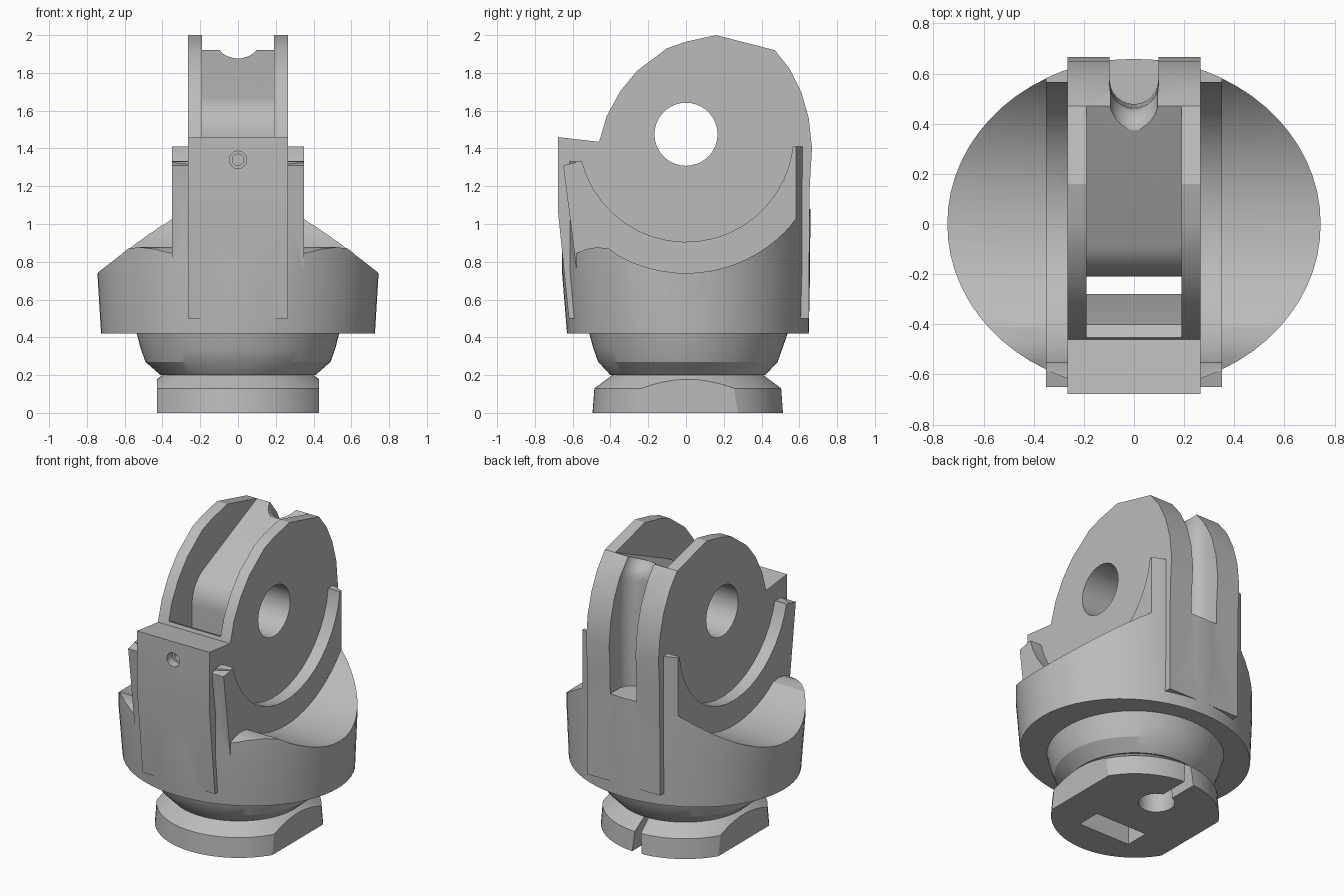
import bpy, bmesh, math
from mathutils import Vector

cube = bpy.data.objects.get("Cube")
if cube:
    bpy.data.objects.remove(cube, do_unlink=True)

grey = bpy.data.materials.new("plain grey")
grey.use_nodes = True
COLOUR = (0.5, 0.5, 0.5, 1)
grey.diffuse_color = COLOUR
grey.node_tree.nodes["Principled BSDF"].inputs["Base Color"].default_value = COLOUR
AXLE = (0, 1.475)


def loft(name, rings):
    """Closed skin through a list of equal length loops."""
    bm = bmesh.new()
    loops = [[bm.verts.new(p) for p in ring] for ring in rings]
    n = len(loops[0])
    for a, b in zip(loops, loops[1:]):
        for i in range(n):
            j = (i + 1) % n
            bm.faces.new((a[i], a[j], b[j], b[i]))
    bm.faces.new(loops[0][::-1])
    bm.faces.new(loops[-1])
    bmesh.ops.recalc_face_normals(bm, faces=bm.faces)
    mesh = bpy.data.meshes.new(name)
    bm.to_mesh(mesh)
    bm.free()
    mesh.materials.append(grey)
    ob = bpy.data.objects.new(name, mesh)
    bpy.context.collection.objects.link(ob)
    return ob


def prism(name, profile, x0, x1):
    """Side profile of (y, z) points extruded along x."""
    return loft(name, [[(x, y, z) for y, z in profile] for x in (x0, x1)])


def box(name, x0, x1, y0, y1, z0, z1):
    return prism(name, [(y0, z0), (y1, z0), (y1, z1), (y0, z1)], x0, x1)


def arc(centre, r, start, end, n):
    """Points (y, z) along an arc, angles in degrees from +y."""
    angles = [math.radians(start + (end - start) * i / n) for i in range(n + 1)]
    return [(centre[0] + r * math.cos(a), centre[1] + r * math.sin(a)) for a in angles]


def turned(name, sections, n=64):
    """Upright oval solid from (z, x radius, y radius, y centre) sections."""
    turn = [math.tau * i / n for i in range(n)]
    return loft(name, [[(rx * math.cos(a), cy + ry * math.sin(a), z) for a in turn]
                       for z, rx, ry, cy in sections])


def sweep(name, path, r, n=24):
    """Round bar following a (y, z) path."""
    pts = [Vector((0, y, z)) for y, z in path]
    side, rings = Vector((1, 0, 0)), []
    for i, p in enumerate(pts):
        ahead = (pts[min(i + 1, len(pts) - 1)] - pts[max(i - 1, 0)]).normalized()
        up = ahead.cross(side)
        rings.append([p + r * (math.cos(t) * side + math.sin(t) * up)
                      for t in (math.tau * k / n for k in range(n))])
    return loft(name, rings)


def combine(target, tool, operation, keep=False):
    mod = target.modifiers.new("shape", 'BOOLEAN')
    mod.operation, mod.solver, mod.object = operation, 'EXACT', tool
    bpy.context.view_layer.objects.active = target
    bpy.ops.object.modifier_apply(modifier=mod.name)
    if not keep:
        bpy.data.objects.remove(tool, do_unlink=True)


# Oval drum with tall cheeks
body = turned("clevis_body", [(0.42, 0.725, 0.64, 0.01), (0.75, 0.745, 0.657, 0),
                              (1.41, 0.745, 0.66, 0)])
front = prism("front_cheek", [(-0.56, 0.6), (-0.59, 0.84), (-0.65, 1.31), (-0.545, 1.335),
                              (0, 1.3), (0, 0.6)], -0.35, 0.35)
combine(body, box("front_trim", -1, 1, -1, -0.4, 1.33, 1.6), 'DIFFERENCE')
combine(body, front, 'UNION')

# Scooped shoulders and round side recesses
scoop = [(-1, 0.84), (-0.59, 0.84), (-0.53, 0.867), (-0.47, 0.877), (-0.41, 0.87)]
scoop += arc(AXLE, 0.735, 241, 360, 24) + [(1, 1.475), (1, 2), (-1, 2)]
for s in (-1, 1):
    combine(body, prism("shoulder_scoop", scoop, s * 0.35, s * 1), 'DIFFERENCE')
    recess = arc(AXLE, 0.57, 194, 360, 20) + [(0.57, 2), (-0.55, 2)]
    combine(body, prism("side_recess", recess, s * 0.265, s * 0.36), 'DIFFERENCE')

# Central wheel block with its front nose
wheel = [(-0.62, 0.5), (-0.678, 1.07), (-0.678, 1.46), (-0.46, 1.435), (-0.42, 1.57),
         (-0.35, 1.7), (-0.26, 1.81), (-0.1, 1.93), (0, 1.965), (0.16, 2), (0.47, 1.92),
         (0.55, 1.82), (0.61, 1.7), (0.65, 1.56), (0.667, 1.4), (0.655, 1.2), (0.65, 0.5)]
combine(body, prism("wheel_block", wheel, -0.265, 0.265), 'UNION')

# Channel between the flanges, wrapping the hub
channel = [(0.47, 1.92)] + arc(AXLE, 0.21, 114, 180, 8)
channel += [(-0.21, 0.6), (-0.12, 0.2), (-0.12, -0.1), (-0.28, -0.1), (-0.28, 1.0),
            (-0.4, 1.435), (-0.55, 1.5), (-0.55, 2.2), (0.47, 2.2)]
channel = prism("channel_cutter", channel, -0.19, 0.19)
combine(body, channel, 'DIFFERENCE', keep=True)

# Axle bore and front pin hole
combine(body, prism("axle_bore", arc(AXLE, 0.167, 0, 350, 35), -0.5, 0.5), 'DIFFERENCE')
for r, depth in ((0.046, -0.62), (0.03, -0.5)):
    pin = sweep("pin_hole", [(-0.8, 1.34), (depth, 1.34)], r)
    combine(body, pin, 'DIFFERENCE')

# Cord groove over the back
groove = [(0.2, 1.98), (0.36, 1.975)] + arc((0.36, 1.775), 0.2, 75, 0, 6) + [(0.575, 1.5), (0.57, 1.08)]
combine(body, sweep("cord_groove", groove, 0.097), 'DIFFERENCE')
opening = [(0.36, 1.975), (0.46, 1.945), (0.53, 1.87), (0.56, 1.775), (0.575, 1.5),
           (0.57, 1.08), (0.9, 1.08), (0.9, 2.2), (0.36, 2.2)]
combine(body, prism("groove_opening", opening, -0.097, 0.097), 'DIFFERENCE')

# Bowl shaped neck
neck = turned("neck", [(0.2, 0.41, 0.41, 0.01), (0.27, 0.49, 0.475, 0.01),
                       (0.34, 0.515, 0.5, 0.01), (0.42, 0.535, 0.525, 0.013)])

# Foot plate with flat sides
foot = turned("foot_plate", [(0, 0.505, 0.505, 0.01), (0.13, 0.495, 0.495, 0.01),
                             (0.2, 0.4, 0.4, 0.01)])
for s in (-1, 1):
    combine(foot, box("side_flat", s * 0.43, s * 0.8, -1, 1, -0.1, 0.3), 'DIFFERENCE')

# Cord hole and slit under the foot
cord = sweep("cord_hole", [(0.21, -0.1), (0.21, 0.35)], 0.11)
for part in (neck, foot):
    combine(part, channel, 'DIFFERENCE', keep=True)
    combine(part, cord, 'DIFFERENCE', keep=True)
slit = loft("slit", [[(-0.045, y, -0.1), (0.045, y, -0.1), (0.012, y, 0.24), (-0.012, y, 0.24)]
                     for y in (0.21, 0.7)])
combine(foot, slit, 'DIFFERENCE')
for tool in (channel, cord):
    bpy.data.objects.remove(tool, do_unlink=True)

# Soft shading with crisp edges
bpy.ops.object.select_all(action='DESELECT')
for part in (body, neck, foot):
    part.select_set(True)
bpy.context.view_layer.objects.active = body
bpy.ops.object.shade_smooth_by_angle(angle=math.radians(25))
